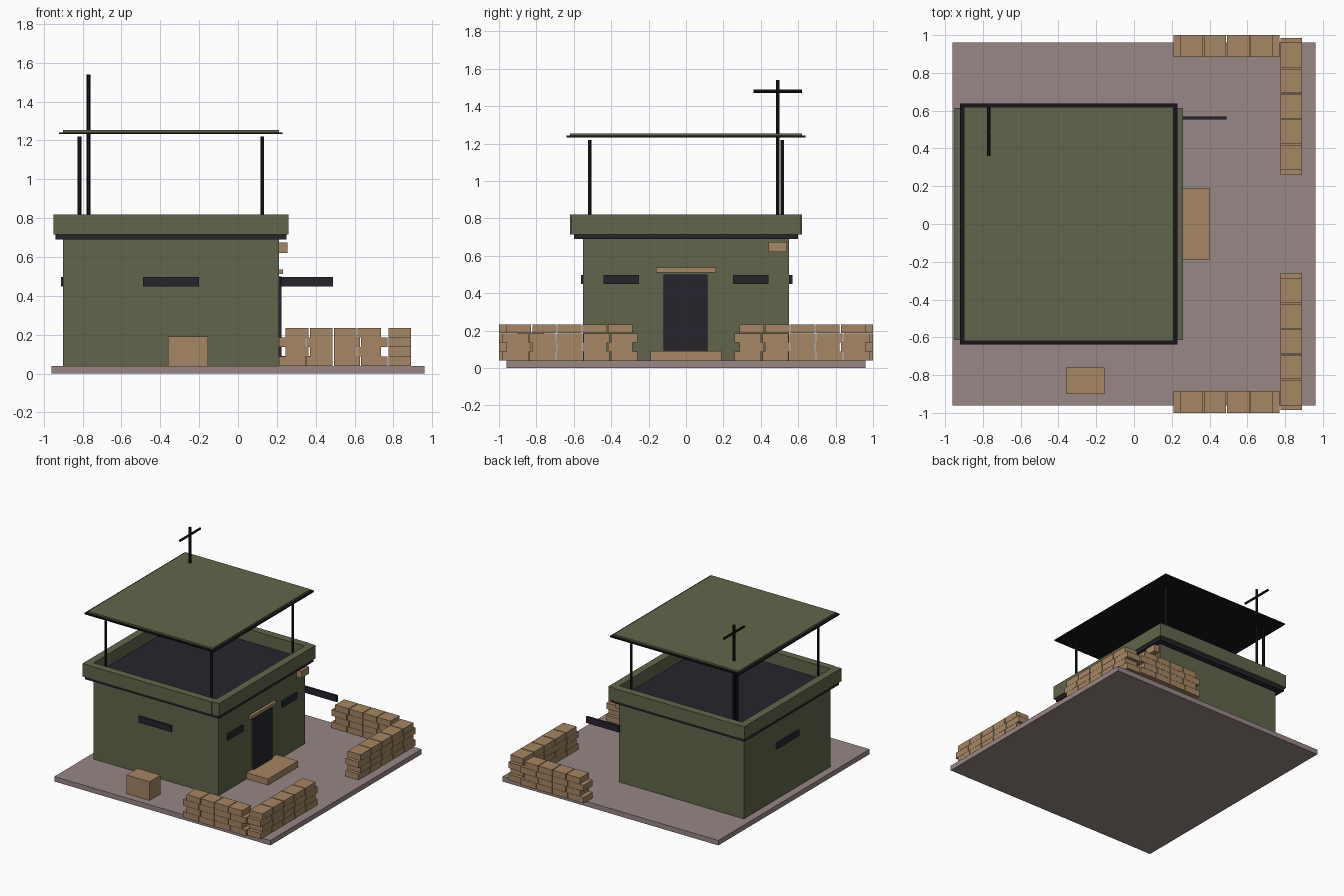
import bpy, math

if "Cube" in bpy.data.objects:
    bpy.data.objects.remove(bpy.data.objects["Cube"])


def mat(name, c):
    m = bpy.data.materials.new(name)
    m.diffuse_color = (*c, 1)
    m.use_nodes = True
    m.node_tree.nodes["Principled BSDF"].inputs["Base Color"].default_value = m.diffuse_color
    return m


GREEN = mat("olive", (0.12, 0.13, 0.07))
DARK = mat("dark", (0.02, 0.018, 0.026))
BLACK = mat("black_metal", (0.008, 0.008, 0.01))
TAN = mat("tan", (0.38, 0.24, 0.125))
STONE = mat("concrete", (0.31, 0.245, 0.235))


def box(name, x, y, z, m):
    """Box from (min, max) ranges on each axis."""
    lo, hi = zip(x, y, z)
    v = [(a, b, c) for a in x for b in y for c in z]
    f = [(0, 1, 3, 2), (4, 6, 7, 5), (0, 4, 5, 1), (2, 3, 7, 6), (0, 2, 6, 4), (1, 5, 7, 3)]
    me = bpy.data.meshes.new(name)
    me.from_pydata(v, [], f)
    me.materials.append(m)
    o = bpy.data.objects.new(name, me)
    bpy.context.collection.objects.link(o)
    return o


def rod(name, loc, r, length, m, rot=(0, 0, 0)):
    bpy.ops.mesh.primitive_cylinder_add(vertices=12, radius=r, depth=length, location=loc, rotation=rot)
    o = bpy.context.object
    o.name = name
    o.data.materials.append(m)
    bpy.ops.object.shade_smooth_by_angle()


# ground slab and main block
box("ground_slab", (-0.96, 0.96), (-0.96, 0.96), (0, 0.04), STONE)
box("main_block", (-0.90, 0.21), (-0.55, 0.55), (0.04, 0.69), GREEN)
box("roof_deck", (-0.94, 0.25), (-0.60, 0.60), (0.69, 0.72), DARK)

# parapet walls
for n, x in (("left", (-0.95, -0.89)), ("right", (0.20, 0.26))):
    box("parapet_" + n, x, (-0.615, 0.615), (0.715, 0.82), GREEN)
for n, s in (("front", -1), ("back", 1)):
    box("parapet_" + n, (-0.89, 0.20), sorted((s * 0.56, s * 0.62)), (0.715, 0.82), GREEN)

# canopy and its posts
box("canopy_frame", (-0.92, 0.23), (-0.638, 0.638), (1.232, 1.242), BLACK)
box("canopy_panel", (-0.90, 0.21), (-0.62, 0.62), (1.242, 1.255), GREEN)
for x in (-0.815, 0.125):
    for y in (-0.515, 0.515):
        rod("canopy_post", (x, y, 0.97), 0.01, 0.50, BLACK)

# aerial mast with crossbar
rod("mast", (-0.77, 0.49, 1.13), 0.01, 0.82, BLACK)
rod("mast_crossbar", (-0.77, 0.49, 1.48), 0.009, 0.26, BLACK, (math.pi / 2, 0, 0))

# door, lintel, step, wall lamp box
box("door", (0.20, 0.225), (-0.12, 0.115), (0.04, 0.50), DARK)
box("door_lintel", (0.20, 0.232), (-0.16, 0.16), (0.512, 0.537), TAN)
box("door_step", (0.21, 0.40), (-0.19, 0.19), (0.04, 0.09), TAN)
box("wall_box", (0.20, 0.255), (0.44, 0.54), (0.62, 0.675), TAN)

# viewing slits, the back one running past the corner
SLIT = (0.448, 0.498)
box("slit_front", (-0.49, -0.20), (-0.562, -0.54), SLIT, DARK)
box("slit_back", (0.20, 0.49), (0.552, 0.57), SLIT, DARK)
box("slit_left", (-0.912, -0.89), (-0.14, 0.14), SLIT, DARK)
for s in (-1, 1):
    box("slit_right", (0.20, 0.222), sorted((s * 0.25, s * 0.44)), SLIT, DARK)

# crate
box("crate", (-0.36, -0.155), (-0.90, -0.76), (0.04, 0.19), TAN)


def bag_wall(name, along_x, start, end, across, count):
    """Four courses of bags, every second course drawn in at both ends."""
    mid = (start + end) / 2
    for row in range(4):
        half = (end - start) / 2 * (0.88 if along_x else 0.93) ** (row % 2)
        pitch = 2 * half / count
        z = 0.04 + row * 0.0488
        for i in range(count):
            a = mid - half + i * pitch
            run = (a + 0.003 * (i > 0), a + pitch - 0.003 * (i < count - 1))
            side = (across - 0.0575, across + 0.0575)
            x, y = (run, side) if along_x else (side, run)
            box(name, x, y, (z, z + 0.0475), TAN)


# sandbag walls, mirrored front to back
for n, s in (("front", -1), ("back", 1)):
    bag_wall("sandbag_" + n, True, 0.21, 0.77, s * 0.9425, 4)
    lo, hi = sorted((s * 0.26, s * 0.985))
    bag_wall("sandbag_side_" + n, False, lo, hi, 0.8325, 5)
